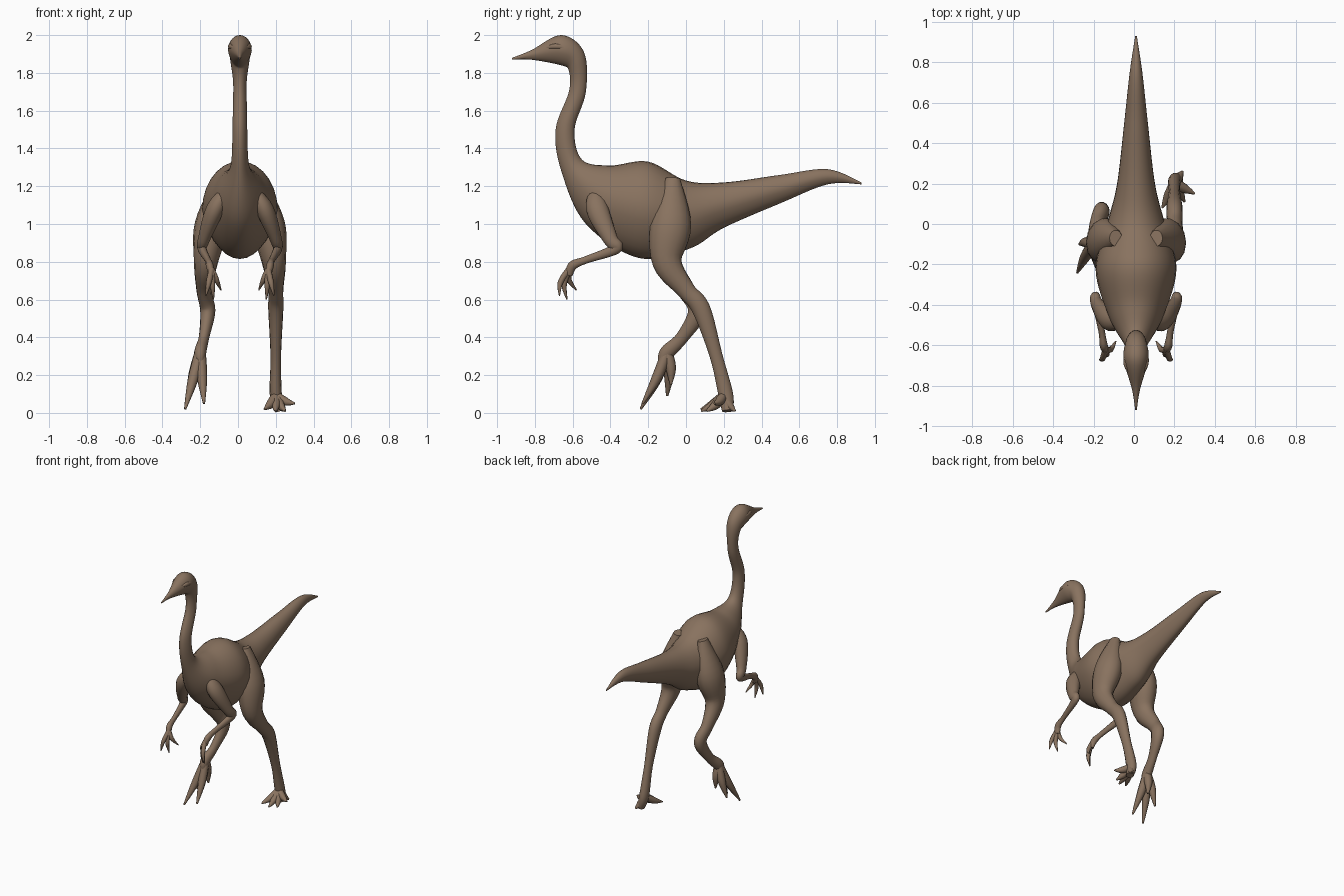
import bpy
import bmesh
import math
from mathutils import Vector

cube = bpy.data.objects.get("Cube")
if cube:
    bpy.data.objects.remove(cube)

SKIN = (0.25, 0.17, 0.115, 1)
skin = bpy.data.materials.new("brown skin")
skin.use_nodes = True
skin.diffuse_color = SKIN
shader = skin.node_tree.nodes["Principled BSDF"]
shader.inputs["Base Color"].default_value = SKIN
shader.inputs["Roughness"].default_value = 0.8

MIDLINE = 0.01
SIDES = {"left": 1, "right": -1}


def on_side(point, sign):
    """Mirror a left-hand point or station across the midline when needed."""
    x, *rest = point
    return (MIDLINE + sign * (x - MIDLINE), *rest)


def smooth_path(stations, steps):
    """Catmull-Rom interpolation through stations of any length."""
    rows = [Vector(station) for station in stations]
    rows = [rows[0], *rows, rows[-1]]
    path = []
    for before, start, end, after in zip(rows, rows[1:], rows[2:], rows[3:]):
        leave, arrive = (end - before) / 2, (after - start) / 2
        for step in range(steps):
            t = step / steps
            ease = t * t * (3 - 2 * t)
            path.append(start.lerp(end, ease)
                        + leave * t * (1 - t) ** 2
                        - arrive * t * t * (1 - t))
    path.append(rows[-1])
    return path


def loft(name, rings, sides, keel=0.0):
    """Closed smooth skin over rings of (centre, side vector, up vector)."""
    bm = bmesh.new()
    loops = []
    for centre, side, up in rings:
        loop = []
        for k in range(sides):
            angle = math.tau * k / sides
            narrow = 1 - keel * max(0, -math.sin(angle))
            loop.append(bm.verts.new(centre + side * math.cos(angle) * narrow
                                     + up * math.sin(angle)))
        loops.append(loop)
    for lower, upper in zip(loops, loops[1:]):
        for k in range(sides):
            bm.faces.new((lower[k - 1], lower[k], upper[k], upper[k - 1]))
    bm.faces.new(loops[0])
    bm.faces.new(loops[-1])
    bmesh.ops.recalc_face_normals(bm, faces=bm.faces)
    mesh = bpy.data.meshes.new(name)
    bm.to_mesh(mesh)
    bm.free()
    mesh.materials.append(skin)
    obj = bpy.data.objects.new(name, mesh)
    bpy.context.collection.objects.link(obj)
    bpy.ops.object.select_all(action='DESELECT')
    bpy.context.view_layer.objects.active = obj
    obj.select_set(True)
    bpy.ops.object.shade_smooth_by_angle(angle=math.radians(60))


def limb(name, stations, sides=14, flatness=0.8):
    """Slightly flattened tube through stations of (x, y, z, radius)."""
    path = smooth_path(stations, steps=6)
    centres = [row.to_3d() for row in path]
    rings = []
    for i, (centre, row) in enumerate(zip(centres, path)):
        ahead = centres[min(i + 1, len(centres) - 1)]
        behind = centres[max(i - 1, 0)]
        tangent = (ahead - behind).normalized()
        side = Vector((1, 0, 0))
        side = (side - tangent * side.dot(tangent)).normalized()
        radius = row[3]
        rings.append((centre, side * radius * flatness,
                      tangent.cross(side) * radius))
    loft(name, rings, sides)


def digits(owner, root, tips, radius, bulge):
    """Tapered fingers or toes fanning out from one root."""
    root = Vector(root)
    for name, tip in tips.items():
        tip = Vector(tip)
        knuckle = root.lerp(tip, 0.5) + Vector(bulge)
        limb(f"{owner}_{name}", [(*root, radius), (*knuckle, radius * 0.9),
                                 (*tip, radius * 0.2)], sides=8, flatness=1)


# Head, neck, torso and tail: one skin from beak to tail tip.
# Each station gives the upper (y, z) and lower (y, z) outline;
# the width follows the thickness.
outline = [
    (-.92, 1.88, -.92, 1.87),
    (-.82, 1.92, -.82, 1.87),
    (-.66, 2, -.66, 1.84),
    (-.54, 1.91, -.62, 1.81),
    (-.53, 1.7, -.62, 1.7),
    (-.59, 1.5, -.69, 1.5),
    (-.55, 1.34, -.66, 1.28),
    (-.4, 1.31, -.53, 1),
    (-.2, 1.33, -.25, .82),
    (0, 1.23, .02, .87),
    (.2, 1.22, .2, .98),
    (.5, 1.26, .5, 1.11),
    (.75, 1.29, .75, 1.21),
    (.93, 1.22, .93, 1.21),
]
body_rings = []
for upper_y, upper_z, lower_y, lower_z in smooth_path(outline, steps=8):
    upper = Vector((MIDLINE, upper_y, upper_z))
    lower = Vector((MIDLINE, lower_y, lower_z))
    half = (upper - lower) / 2
    width = Vector((half.length * 0.78, 0, 0))
    body_rings.append((lower + half, width, half))
loft("body", body_rings, sides=28, keel=0.18)

# Brows, arms and fingers, alike on both sides
brow = [(.04, -.75, 1.93, .004), (.06, -.69, 1.94, .015), (.065, -.62, 1.93, .004)]
arm = [
    (.07, -.47, 1.19, .03),
    (.14, -.47, 1.08, .06),
    (.2, -.4, .92, .04),
    (.21, -.37, .87, .03),
    (.18, -.53, .81, .02),
    (.17, -.6, .78, .025),
    (.16, -.62, .73, .02),
]
fingers = {
    "inner_finger": (.11, -.58, .65),
    "middle_finger": (.15, -.63, .6),
    "outer_finger": (.19, -.67, .62),
}
for label, sign in SIDES.items():
    limb(f"{label}_brow", [on_side(p, sign) for p in brow], sides=8)
    limb(f"{label}_arm", [on_side(p, sign) for p in arm])
    tips = {name: on_side(tip, sign) for name, tip in fingers.items()}
    digits(f"{label}_hand", on_side((.16, -.62, .76), sign), tips,
           radius=.016, bulge=(0, -.02, 0))

# Legs share the thigh; the left one stands and the right one is lifted
thigh = [(.11, -.07, 1.24, .04), (.16, -.08, 1, .11),
         (.19, -.1, .8, .08), (.2, 0, .65, .05)]
shanks = {
    "left": [(.2, .08, .55, .05), (.2, .16, .3, .035),
             (.2, .21, .1, .04), (.22, .22, .01, .03)],
    "right": [(-.16, .06, .54, .05), (-.18, -.02, .4, .035),
              (-.2, -.1, .32, .04), (-.2, -.12, .27, .03)],
}
for label, sign in SIDES.items():
    limb(f"{label}_leg", [on_side(p, sign) for p in thigh] + shanks[label])

digits("left_foot", (.2, .2, .09), {
    "inner_toe": (.14, .08, .02),
    "middle_toe": (.2, .08, .01),
    "outer_toe": (.25, .11, .01),
    "side_claw": (.3, .15, .05),
    "heel": (.24, .26, .01),
}, radius=.026, bulge=(0, 0, -.01))
digits("right_foot", (-.2, -.1, .32), {
    "outer_toe": (-.28, -.24, .02),
    "middle_toe": (-.18, -.23, .05),
    "rear_toe": (-.27, -.1, .09),
    "inner_toe": (-.19, -.08, .15),
}, radius=.03, bulge=(0, .01, 0))
